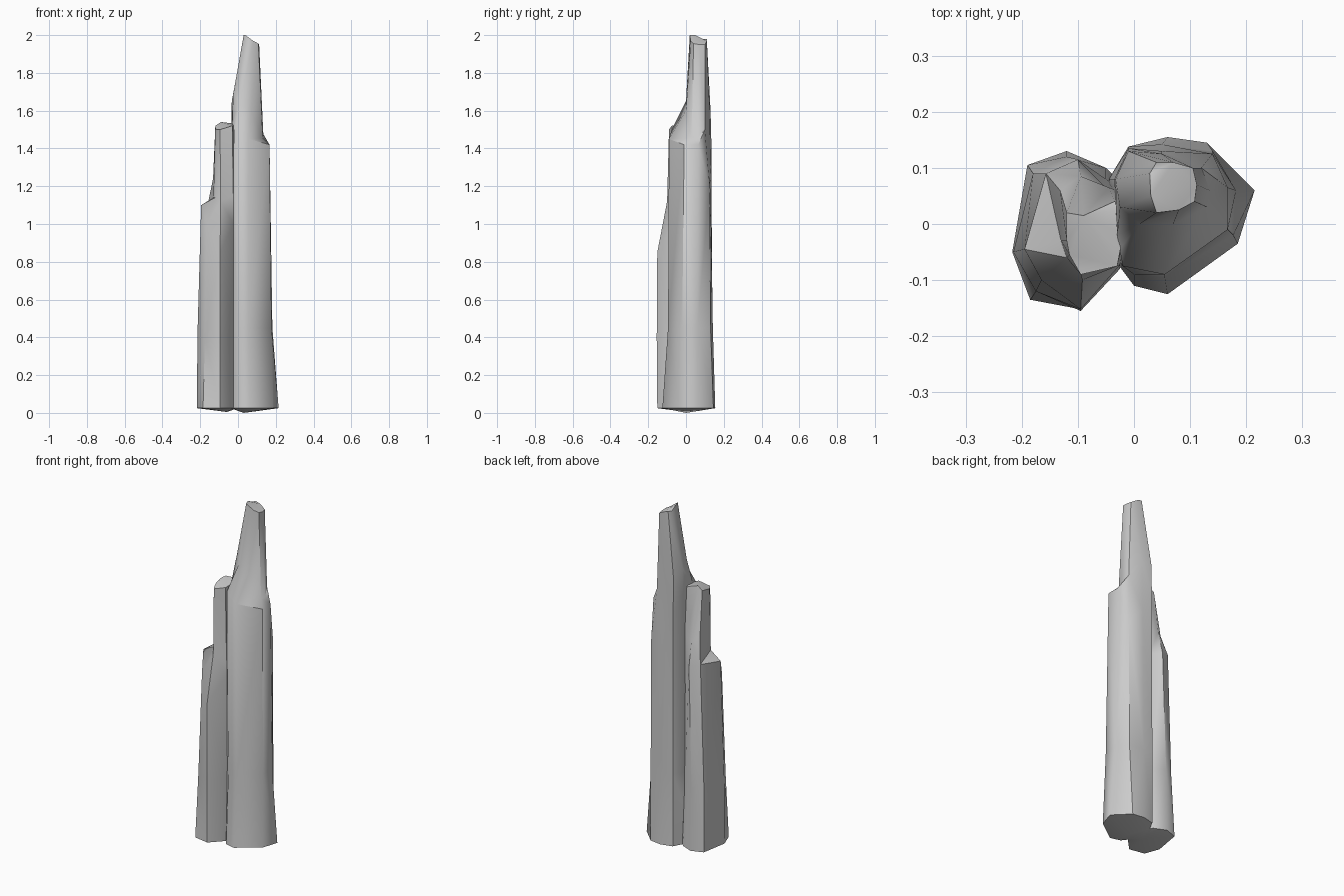
import bpy, bmesh, math
from mathutils import Vector


def loft(name, rings, foot):
    """Skin a stack of irregular rings; close the top flat and the base to a blunt foot."""
    bm = bmesh.new()
    loops = [[bm.verts.new(p) for p in ring] for ring in rings]
    n = len(loops[0])
    for lo, hi in zip(loops, loops[1:]):
        for i in range(n):
            j = (i + 1) % n
            bm.faces.new((lo[i], lo[j], hi[j], hi[i]))
    bm.faces.new(loops[-1])
    tip = bm.verts.new(foot)
    for i in range(n):
        bm.faces.new((loops[0][(i + 1) % n], loops[0][i], tip))
    bmesh.ops.triangulate(bm, faces=bm.faces[:])
    bmesh.ops.recalc_face_normals(bm, faces=bm.faces[:])
    me = bpy.data.meshes.new(name)
    bm.to_mesh(me)
    bm.free()
    ob = bpy.data.objects.new(name, me)
    bpy.context.collection.objects.link(ob)
    return ob


def level(pts, z):
    return [(x, y, z) for x, y in pts]


# Tall spire with its right shoulder and sloping front
spire = loft("rock_spire", [
    level([(-.04, .08), (-.01, .138), (.06, .155), (.13, .145), (.215, .06),
           (.185, -.035), (.06, -.125), (0, -.11), (-.03, -.07)], .025),
    level([(-.045, .08), (-.01, .138), (.05, .142), (.14, .13), (.182, .06),
           (.177, -.02), (.055, -.095), (0, -.09), (-.03, -.06)], .45),
    [(-.035, .08, 1.5), (-.01, .135, 1.4), (.05, .13, 1.3), (.14, .125, 1.2), (.167, .065, 1.42),
     (.167, -.01, 1.42), (.055, -.09, 1.45), (-.02, -.075, 1.5), (-.03, -.02, 1.53)],
    [(-.033, .08, 1.65), (-.01, .13, 1.6), (.05, .125, 1.6), (.12, .1, 1.5), (.135, .06, 1.455),
     (.13, .03, 1.455), (.07, 0, 1.6), (.01, 0, 1.65), (-.025, .03, 1.69)],
    [(.028, .09, 1.98), (.04, .11, 1.98), (.07, .11, 1.97), (.105, .1, 1.95), (.112, .07, 1.95),
     (.108, .04, 1.955), (.08, .025, 1.97), (.04, .02, 2.0), (.03, .05, 2.0)],
], (.03, .0, 0))

# Shorter left column with a low shoulder
column = loft("left_column", [
    level([(-.217, -.05), (-.185, -.135), (-.095, -.152), (-.025, -.08),
           (0, .05), (-.05, .1), (-.12, .13), (-.19, .105)], .025),
    level([(-.215, -.05), (-.175, -.12), (-.095, -.155), (-.025, -.075),
           (0, .05), (-.05, .08), (-.12, .12), (-.18, .09)], .4),
    [(-.195, -.045, 1.1), (-.165, -.1, 1.0), (-.095, -.152, .85), (-.025, -.073, 1.0),
     (0, .05, 1.1), (-.05, .065, 1.1), (-.1, .115, 1.1), (-.157, .09, 1.12)],
    [(-.13, -.03, 1.14), (-.12, -.06, 1.14), (-.092, -.1, 1.12), (-.025, -.073, 1.15),
     (0, .05, 1.25), (-.045, .065, 1.25), (-.095, .085, 1.24), (-.132, .06, 1.24)],
    [(-.12, -.03, 1.51), (-.115, -.055, 1.5), (-.095, -.09, 1.5), (-.03, -.075, 1.52),
     (-.01, .03, 1.53), (-.035, .04, 1.53), (-.09, .015, 1.54), (-.12, .02, 1.52)],
], (-.06, 0, .005))

# Merge into one rock and shade
mod = spire.modifiers.new("merge", 'BOOLEAN')
mod.operation = 'UNION'
mod.solver = 'EXACT'
mod.object = column
bpy.context.view_layer.objects.active = spire
spire.select_set(True)
column.select_set(False)
bpy.ops.object.modifier_apply(modifier=mod.name)
bpy.data.objects.remove(column)
bpy.ops.object.shade_smooth_by_angle(angle=math.radians(50))
